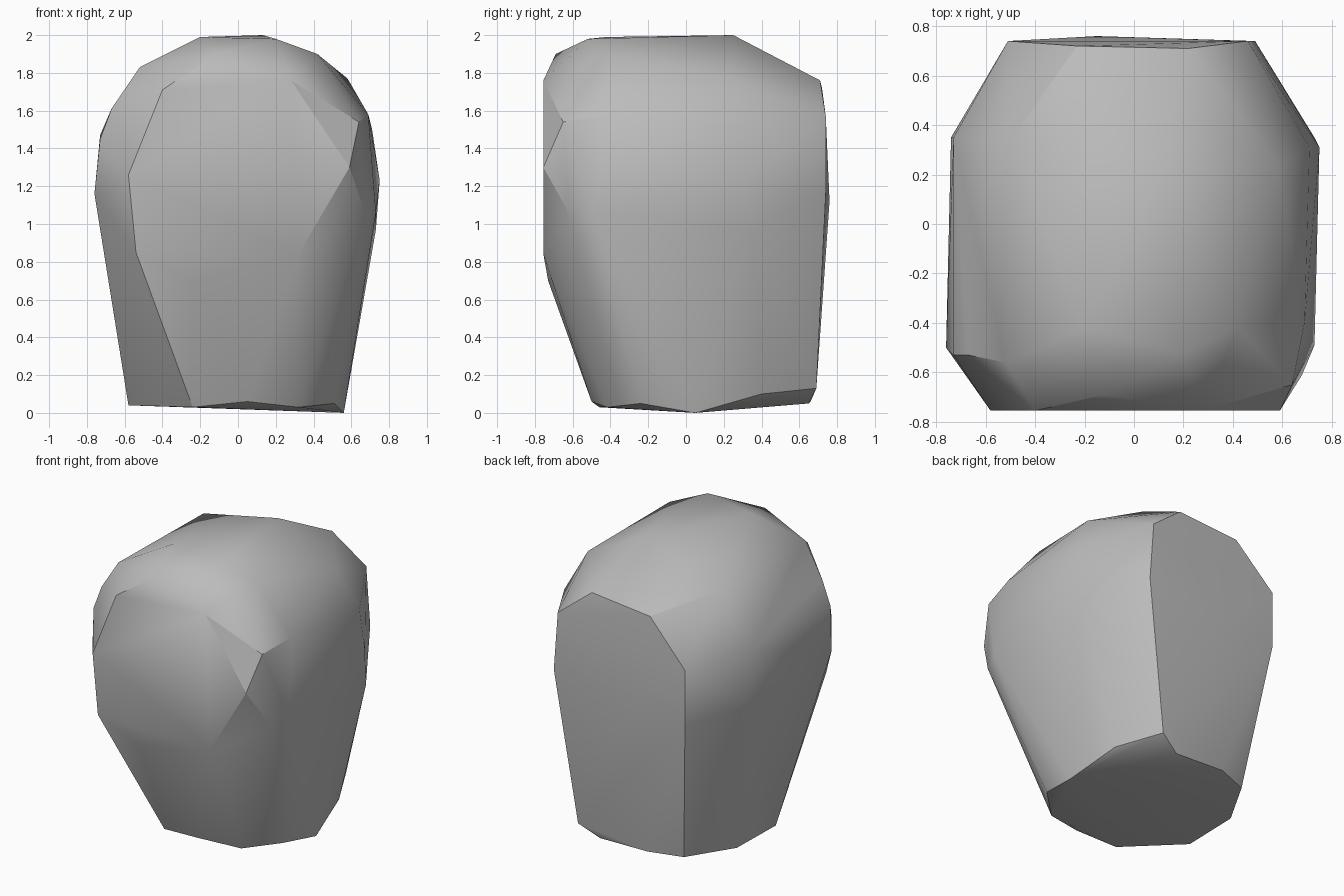
import bpy
import bmesh
import math

# Remove the default object only
default_cube = bpy.data.objects.get("Cube")
if default_cube is not None:
    bpy.data.objects.remove(default_cube, do_unlink=True)


def make_material(name, red, green, blue):
    """Create one flat colour for the viewport and the render."""
    material = bpy.data.materials.new(name)
    material.use_nodes = True
    colour = (red, green, blue, 1)
    material.diffuse_color = colour
    shader = material.node_tree.nodes["Principled BSDF"]
    shader.inputs["Base Color"].default_value = colour
    shader.inputs["Roughness"].default_value = .8
    return material


def upright_facet(outline, depth):
    """Place an x, z outline on a vertical plane facing front or back."""
    return [(x, depth, z) for x, z in outline]


def build_hull(name, corners, material):
    """Wrap the corner points in a faceted convex stone."""
    mesh = bpy.data.meshes.new(name)
    stone = bmesh.new()
    for corner in corners:
        stone.verts.new(corner)
    hull = bmesh.ops.convex_hull(stone, input=list(stone.verts))
    leftovers = set(hull["geom_interior"]) | set(hull["geom_unused"])
    loose = [item for item in leftovers if isinstance(item, bmesh.types.BMVert)]
    bmesh.ops.delete(stone, geom=loose, context="VERTS")

    # Merge the flat cut planes into clean polygons
    bmesh.ops.dissolve_limit(stone, angle_limit=math.radians(2),
                             verts=list(stone.verts), edges=list(stone.edges))
    bmesh.ops.recalc_face_normals(stone, faces=list(stone.faces))
    stone.to_mesh(mesh)
    stone.free()
    mesh.materials.append(material)

    body = bpy.data.objects.new(name, mesh)
    bpy.context.collection.objects.link(body)
    return body


# Flat front facet, with its two swept back upper corners
front_facet = upright_facet([
    (.28, 1.76), (.59, 1.3), (.32, .84), (-.54, .85), (-.58, 1.26), (-.4, 1.71),
], -.755) + [(-.12, -.69, 1.9), (.64, -.65, 1.54), (-.24, -.73, .7)]

# Flat back facet, drawn in a little at its crest
back_facet = upright_facet([
    (-.51, 1.43), (.46, 1.57), (.49, 1.17), (-.51, 1.05),
], .74) + [(.22, .71, 1.76), (-.23, .72, 1.72), (-.15, .76, 1.12), (.34, .69, .13)]

# Crown and upper shoulders
crown = [
    (-.2, -.42, 1.99), (.2, -.52, 1.98), (.13, .25, 2), (.42, -.42, 1.9),
    (-.52, -.56, 1.83), (-.5, .34, 1.83), (.58, .24, 1.77), (-.67, -.53, 1.61),
]

# Widest points of the two sides
flanks = [
    (.69, -.4, 1.58), (.71, .31, 1.5), (.75, .31, 1.23), (.73, .35, .97),
    (.73, -.49, 1.06), (.68, -.61, 1.04),
    (-.73, -.53, 1.45), (-.76, -.5, 1.16), (-.73, .35, 1.47), (-.74, .35, 1.1),
]

# Narrow foot that the stone stands on
foot = [
    (-.24, -.46, .03), (.05, -.5, .06), (.32, -.42, .03), (.51, -.24, .05),
    (.56, .05, 0), (.49, .4, .1), (.2, .65, .05), (-.17, .66, .06),
    (-.39, .58, .05), (-.57, .26, .04), (-.58, -.15, .04),
]

stone_grey = make_material("stone grey", .5, .5, .5)
boulder = build_hull("boulder", front_facet + back_facet + crown + flanks + foot, stone_grey)

# Soft shading across shallow facets, crisp edges on the cut planes
bpy.ops.object.select_all(action="DESELECT")
boulder.select_set(True)
bpy.context.view_layer.objects.active = boulder
bpy.ops.object.shade_smooth_by_angle(angle=math.radians(30))
